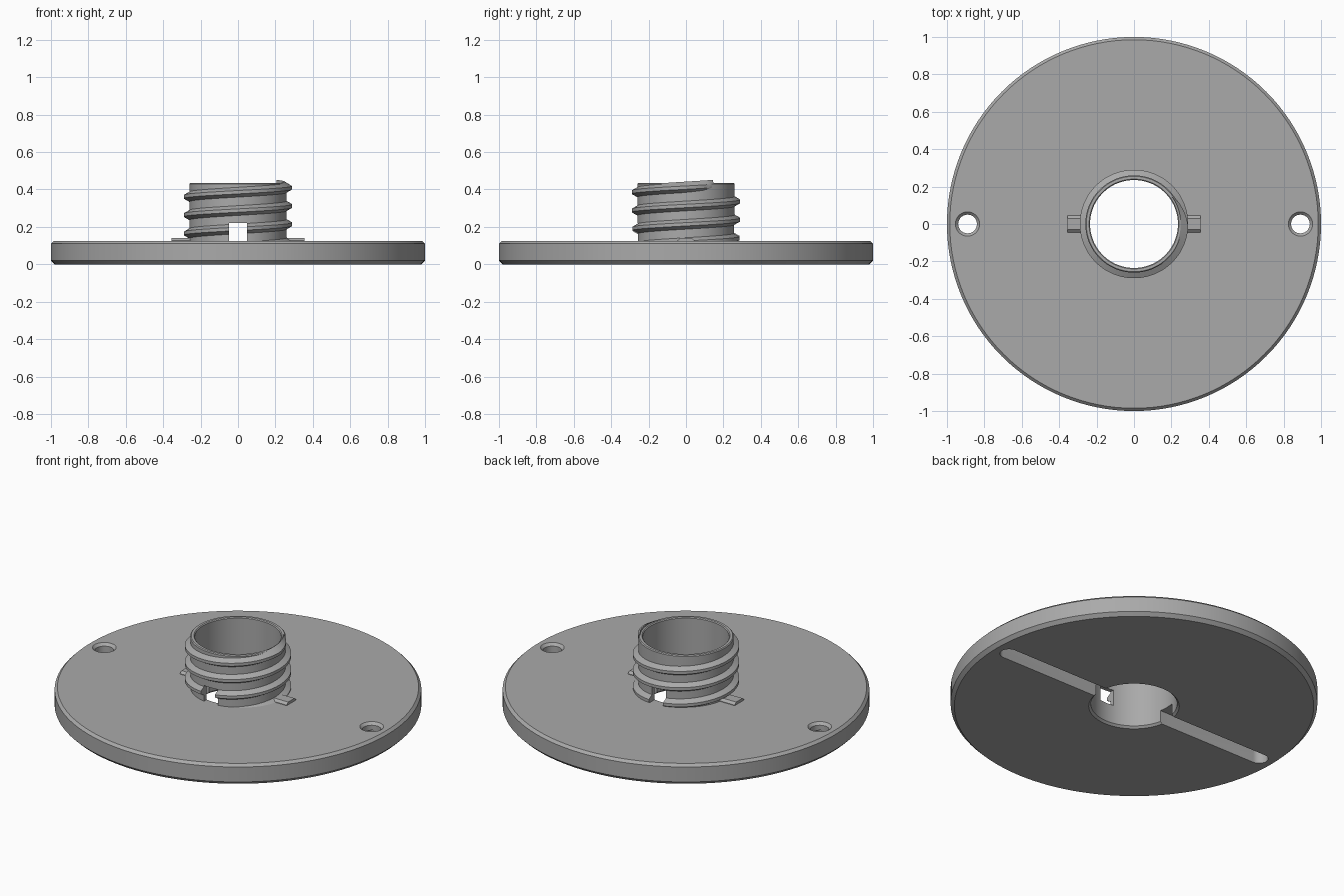
import bpy, bmesh
from math import sin, cos, pi, radians

cube = bpy.data.objects.get("Cube")
if cube:
    bpy.data.objects.remove(cube, do_unlink=True)

grey = bpy.data.materials.new("plain grey")
grey.use_nodes = True
colour = (0.4, 0.4, 0.4, 1)
grey.diffuse_color = colour
grey.node_tree.nodes["Principled BSDF"].inputs["Base Color"].default_value = colour


def make(name, bm, smooth=True):
    bmesh.ops.recalc_face_normals(bm, faces=bm.faces)
    mesh = bpy.data.meshes.new(name)
    bm.to_mesh(mesh)
    bm.free()
    mesh.materials.append(grey)
    obj = bpy.data.objects.new(name, mesh)
    bpy.context.collection.objects.link(obj)
    return obj


def sweep_rings(bm, rings, closed):
    """Skin a list of closed point rings; cap the ends unless closed."""
    loops = [[bm.verts.new(p) for p in ring] for ring in rings]
    pairs = list(zip(loops, loops[1:])) + ([(loops[-1], loops[0])] if closed else [])
    for a, b in pairs:
        for i in range(len(a)):
            j = (i + 1) % len(a)
            bm.faces.new((a[i], a[j], b[j], b[i]))
    if not closed:
        bm.faces.new(loops[0])
        bm.faces.new(loops[-1])


def lathe(name, profile, steps):
    bm = bmesh.new()
    angles = [2 * pi * i / steps for i in range(steps)]
    sweep_rings(bm, [[(r * cos(a), r * sin(a), z) for r, z in profile] for a in angles], True)
    return make(name, bm)


def stack(name, x, sections, steps=32):
    """Round solid at x from (radius, z) sections."""
    bm = bmesh.new()
    sweep_rings(bm, [[(x + r * cos(2 * pi * i / steps), r * sin(2 * pi * i / steps), z)
                      for i in range(steps)] for r, z in sections], False)
    return make(name, bm)


def box(name, x, y, z):
    bm = bmesh.new()
    sweep_rings(bm, [[(x[0], y[0], h), (x[1], y[0], h), (x[1], y[1], h), (x[0], y[1], h)]
                     for h in z], False)
    return make(name, bm)


def cut(target, cutter):
    mod = target.modifiers.new("cut", 'BOOLEAN')
    mod.operation, mod.solver, mod.object = 'DIFFERENCE', 'EXACT', cutter
    bpy.context.view_layer.objects.active = target
    bpy.ops.object.modifier_apply(modifier=mod.name)


# Chamfered disc with the hollow neck, turned as one piece
TOP, NECK, CORE, BORE = 0.125, 0.435, 0.26, 0.235
body = lathe("disc_and_neck", [
    (BORE, 0.012), (0.247, 0), (0.98, 0), (1, 0.02), (1, TOP - 0.015), (0.985, TOP),
    (CORE, TOP), (CORE, NECK - 0.005), (0.255, NECK), (BORE + 0.005, NECK), (BORE, NECK - 0.005)], 128)

# Helical thread, fading into the neck at its upper end
PITCH, STEPS = 0.098, 72
bm = bmesh.new()
rings = []
first, last = -STEPS // 4, int(3.1 * STEPS)
for i in range(first, last + 1):
    a, z = 2 * pi * i / STEPS, 0.116 + PITCH * i / STEPS
    fade = min(1, (last - i) / 8 + 0.05)
    crest = CORE - 0.004 + 0.034 * fade
    rings.append([(r * cos(a), r * sin(a), z + dz) for r, dz in (
        (CORE - 0.01, -0.032), (crest, -0.009), (crest, 0.009), (CORE - 0.01, 0.032))])
sweep_rings(bm, rings, False)
thread = make("neck_thread", bm)

# Window through the front and back of the neck
window = box("window_cutter", (-0.047, 0.047), (-0.4, 0.4), (TOP, 0.22))
for part in (body, thread):
    cut(part, window)

# Round-ended groove under the disc
bm = bmesh.new()
outline = [(s * (0.89 + 0.05 * cos(t)), s * 0.05 * sin(t))
           for s in (1, -1) for t in [-pi / 2 + pi * k / 16 for k in range(17)]]
sweep_rings(bm, [[(x, y, z) for x, y in outline] for z in (-0.05, 0.08)], False)
groove = make("groove_cutter", bm)
cut(body, groove)

# Countersunk holes at the groove ends
cutters = [window, groove]
for side in (-1, 1):
    hole = stack("hole_cutter", side * 0.89,
                 [(0.05, 0.03), (0.05, TOP - 0.015), (0.067, TOP + 0.002), (0.067, 0.2)])
    cut(body, hole)
    cutters.append(hole)
for c in cutters:
    bpy.data.objects.remove(c, do_unlink=True)

# Small raised tabs beside the neck, chamfered along their sides
tabs = []
for side, label in ((1, "left"), (-1, "right")):
    bm = bmesh.new()
    section = [(-0.045, 0.115), (0.045, 0.115), (0.045, 0.128), (0.03, 0.141),
               (-0.03, 0.141), (-0.045, 0.128)]
    sweep_rings(bm, [[(side * x, y, z) for y, z in section] for x in (0.25, 0.355)], False)
    tabs.append(make(label + "_tab", bm))

# Smooth the round parts, keeping edges sharp
bpy.ops.object.select_all(action='DESELECT')
for obj in (body, thread):
    obj.select_set(True)
bpy.context.view_layer.objects.active = body
bpy.ops.object.shade_smooth_by_angle(angle=radians(25))
